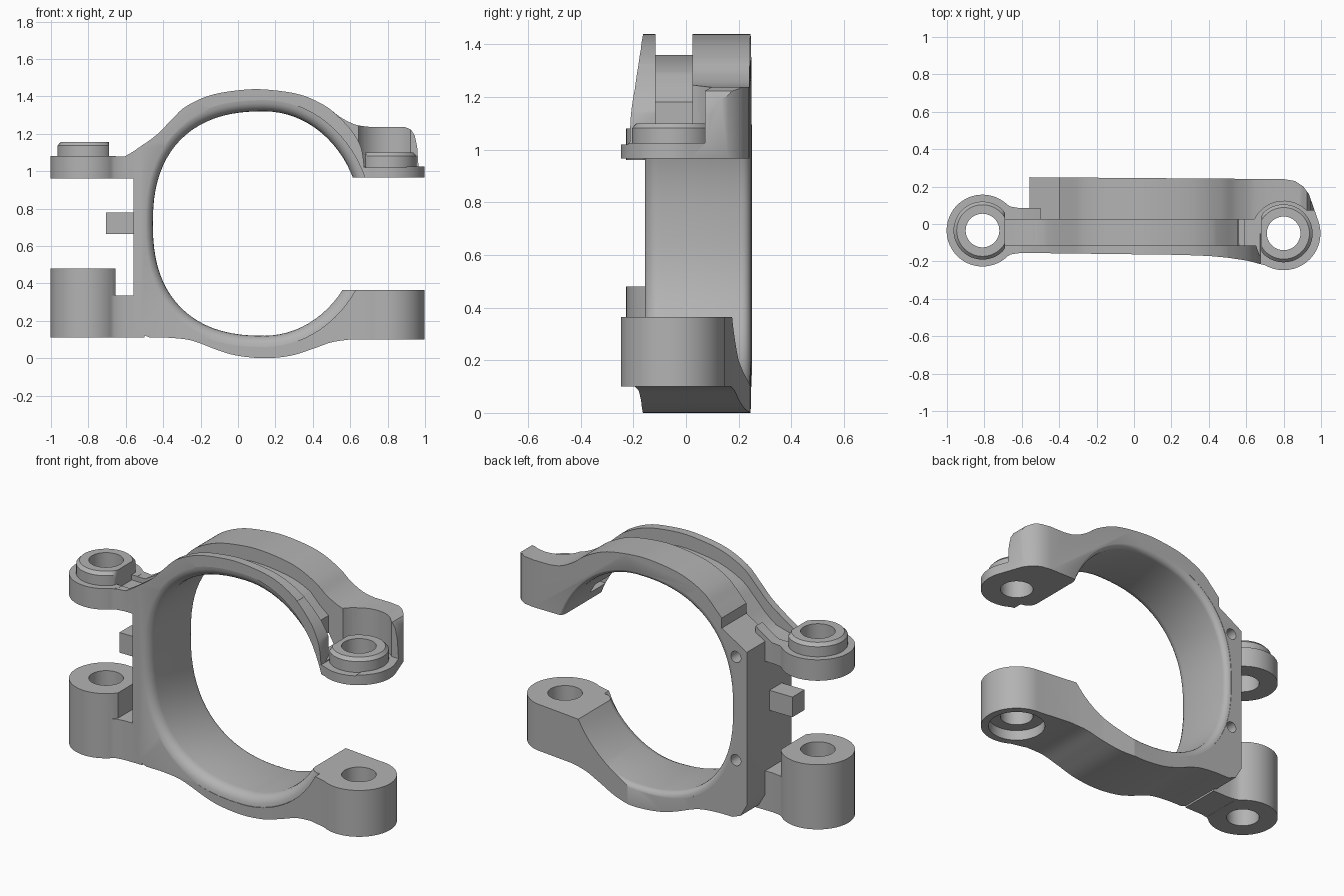
import bpy, bmesh, math
from mathutils import Vector

cube = bpy.data.objects.get("Cube")
if cube:
    bpy.data.objects.remove(cube, do_unlink=True)

grey = bpy.data.materials.new("plain_grey")
grey.use_nodes = True
colour = (0.45, 0.45, 0.45, 1)
grey.diffuse_color = colour
grey.node_tree.nodes["Principled BSDF"].inputs["Base Color"].default_value = colour


def loft(name, rings):
    """Closed solid through a row of equal-length rings."""
    bm = bmesh.new()
    rows = [[bm.verts.new(p) for p in ring] for ring in rings]
    n = len(rows[0])
    for a, b in zip(rows, rows[1:]):
        for i in range(n):
            j = (i + 1) % n
            bm.faces.new((a[i], a[j], b[j], b[i]))
    bm.faces.new(rows[0])
    bm.faces.new(rows[-1])
    bmesh.ops.recalc_face_normals(bm, faces=bm.faces)
    mesh = bpy.data.meshes.new(name)
    bm.to_mesh(mesh)
    bm.free()
    obj = bpy.data.objects.new(name, mesh)
    bpy.context.collection.objects.link(obj)
    mesh.materials.append(grey)
    return obj


def front_prism(name, pts, y0, y1):
    return loft(name, [[(x, y, z) for x, z in pts] for y in (y0, y1)])


def plan_prism(name, pts, z0, z1):
    return loft(name, [[(x, y, z) for x, y in pts] for z in (z0, z1)])


def arc(cx, cy, r, a0, a1, n):
    angles = [math.radians(a0 + (a1 - a0) * i / n) for i in range(n + 1)]
    return [(cx + r * math.cos(a), cy + r * math.sin(a)) for a in angles]


def disc(name, c, r, z0, z1):
    return plan_prism(name, arc(*c, r, 0, 352.5, 47), z0, z1)


def smooth_path(pts, steps=5):
    """Catmull-Rom curve through the points."""
    p = [Vector(v) for v in [pts[0]] + pts + [pts[-1]]]
    out = []
    for a, b, c, d in zip(p, p[1:], p[2:], p[3:]):
        for k in range(steps):
            t = k / steps
            q = b * 2 + (c - a) * t + (a * 2 - b * 5 + c * 4 - d) * t**2 + (b * 3 - a - c * 3 + d) * t**3
            out.append(tuple(q / 2))
    return out + [tuple(pts[-1])]


def combine(obj, other, op, keep=False):
    other.hide_render = True
    mod = obj.modifiers.new(op, "BOOLEAN")
    mod.operation, mod.object, mod.solver = op, other, "EXACT"
    bpy.context.view_layer.objects.active = obj
    bpy.ops.object.modifier_apply(modifier=mod.name)
    if not keep:
        bpy.data.objects.remove(other, do_unlink=True)


def cut(obj, *cutters):
    for c in cutters:
        combine(obj, c, "DIFFERENCE")


def raised_ring(name, c, z0, z1, lo, hi):
    """Chamfered collar with one flat side."""
    rings = []
    for r, z in ((0.155, z0), (0.155, z1 - 0.018), (0.138, z1)):
        rings.append([(min(max(x, lo), hi), y, z) for x, y in arc(*c, r, 0, 352.5, 47)])
    ring = loft(name, rings)
    cut(ring, disc("hole", c, 0.09, z0 - 0.1, z1 + 0.1))
    return ring


PIN_L, PIN_R = (0.8, -0.05), (-0.81, -0.035)

# Clamp body: front outline limited by a plan outline
crown = smooth_path([(-0.56, 1.105), (-0.44, 1.19), (-0.36, 1.27), (-0.28, 1.345),
                     (-0.15, 1.405), (0, 1.432), (0.14, 1.437), (0.33, 1.41),
                     (0.465, 1.35), (0.545, 1.29), (0.625, 1.25), (0.7, 1.237)])
hood = [(0.89, 1.237), (0.925, 1.222), (0.945, 1.19), (0.958, 1.13), (0.965, 1.025), (1.05, 1.025)]
belly = smooth_path([(0.6, 0.1), (0.5, 0.085), (0.4, 0.05), (0.28, 0.013), (0.14, 0),
                     (0, 0.013), (-0.1, 0.04), (-0.25, 0.095), (-0.38, 0.11)])
corner = [(-0.47, 0.11), (-0.52, 0.13), (-0.56, 0.2)]
body = front_prism("clamp_body", crown + hood + [(1.05, 0.1)] + belly + corner, -0.4, 0.4)
plan = [(-0.56, -0.155), (-0.56, 0.25), (0.8, 0.24), (0.86, 0.23), (0.905, 0.2), (0.935, 0.16)]
plan += arc(*PIN_L, 0.197, 20, -120, 24)
plan += [(0.6, -0.195), (0.5, -0.18), (0.4, -0.171), (0.25, -0.165)]
combine(body, plan_prism("plan_limit", plan, -0.2, 1.7), "INTERSECT")


# Oval opening with rounded rims at both ends
def oval(d, y):
    pts = []
    for i in range(80):
        c, s = math.cos(math.tau * i / 80), math.sin(math.tau * i / 80)
        e, w = (1, 0.52) if c > 0 else (2 / 2.4, 0.595)
        pts.append((0.14 + math.copysign(abs(c) ** e, c) * (w + d), y,
                    0.72 + math.copysign(abs(s) ** e, s) * (0.6 + d)))
    return pts


rings = [oval(0.06, -0.4)]
for k in range(5, -1, -1):
    a = math.radians(18 * k)
    rings.append(oval(0.06 * (1 - math.cos(a)), -0.1 - 0.06 * math.sin(a)))
for k in range(6):
    a = math.radians(18 * k)
    rings.append(oval(0.035 * (1 - math.cos(a)), 0.212 + 0.035 * math.sin(a)))
rings.append(oval(0.035, 0.4))
opening = loft("opening", rings)

# Channel along the crown, between the front and back ribs
floor = [(-0.69, 1.05), (-0.58, 1.05)] + [(x, z - 0.078) for x, z in crown if -0.5 < x < 0.45]
floor += [(0.5, 1.225), (0.555, 1.18), (0.555, 1.7), (-0.69, 1.7)]
channel = front_prism("channel", floor, -0.115, 0.025)

cut(body, opening,
    front_prism("gap", [(0.14, 0.365), (1.3, 0.365), (1.3, 0.967), (0.14, 0.967)], -0.5, 0.5))
combine(body, channel, "DIFFERENCE", keep=True)
cut(body,
    # window at the end of the channel
    front_prism("window", [(0.555, 1.025), (0.7, 1.025), (0.7, 1.6), (0.555, 1.6)], -0.115, 0.025),
    # pocket in the hood, around the pin collar
    plan_prism("pocket", arc(*PIN_L, 0.172, 180, 45, 16) + [(1.2, 0.072), (1.2, -0.4), (0.68, -0.4), (0.68, -0.19)],
               1.025, 1.7),
    # sloping end of the front rib
    front_prism("rib_end", smooth_path([(0.5, 1.325), (0.56, 1.27), (0.62, 1.2), (0.66, 1.12), (0.675, 1.02)])
                + [(0.9, 1.02), (0.9, 1.7), (0.5, 1.7)], -0.5, -0.05),
    # step at the end of the back rib
    front_prism("step", [(-0.7, 1.03), (-0.56, 1.075), (-0.4, 1.17), (-0.4, 1.7), (-0.7, 1.7)], 0.025, 0.5),
    # slanted back of the lower arm
    plan_prism("lower_back", [(0.2, 0.243), (0.4, 0.2), (0.56, 0.175)] + arc(*PIN_L, 0.197, 90, 0, 16)
               + [(1.3, -0.05), (1.3, 0.5), (0.2, 0.5)], -0.2, 0.6),
    # pin holes and counterbore
    disc("pin_hole", PIN_L, 0.09, -0.2, 1.6),
    disc("counterbore", PIN_L, 0.155, -0.2, 0.16))
for z in (0.44, 1.03):
    screw = loft("screw_hole", [[(x, y, h) for x, h in arc(-0.49, z, 0.032, 0, 345, 23)] for y in (0.12, 0.4)])
    cut(body, screw)

collar_l = raised_ring("left_pin_collar", PIN_L, 1.02, 1.1, 0.682, 2)


# Right arms: web blended into a round lug
def arm(name, profile, z0, z1):
    obj = front_prism(name, profile, -0.4, 0.4)
    web = [(-0.81, 0.15), (-0.7, 0.118), (-0.66, 0.093), (-0.61, 0.085), (-0.5, 0.085),
           (-0.5, -0.155), (-0.61, -0.155), (-0.66, -0.163), (-0.7, -0.188), (-0.81, -0.2)]
    combine(obj, plan_prism("web", web, -0.2, 1.6), "INTERSECT")
    lug = plan_prism("lug", [(min(x, -0.655), y) for x, y in arc(*PIN_R, 0.192, 0, 354, 59)], z0, z1)
    combine(obj, lug, "UNION")
    cut(obj, disc("hole", PIN_R, 0.09, -0.2, 1.6))
    return obj


upper_arm = arm("right_upper_arm", [(-0.81, 0.961), (-0.81, 1.079), (-0.605, 1.079), (-0.56, 1.105),
                                    (-0.5, 1.147), (-0.5, 0.961)], 0.96, 1.08)
combine(upper_arm, channel, "DIFFERENCE")
lower_arm = arm("right_lower_arm", [(-0.81, 0.111), (-0.81, 0.335), (-0.5, 0.335), (-0.5, 0.111)], 0.11, 0.48)
collar_r = raised_ring("right_pin_collar", PIN_R, 1.075, 1.155, -2, -0.69)

# Small stop tab on the side wall
tab = front_prism("stop_tab", [(-0.705, 0.665), (-0.705, 0.78), (-0.54, 0.78), (-0.54, 0.665)], -0.065, 0.045)

for obj in (body, collar_l, upper_arm, lower_arm, collar_r, tab):
    bpy.ops.object.select_all(action="DESELECT")
    obj.select_set(True)
    bpy.context.view_layer.objects.active = obj
    bpy.ops.object.shade_smooth_by_angle(angle=math.radians(30))
